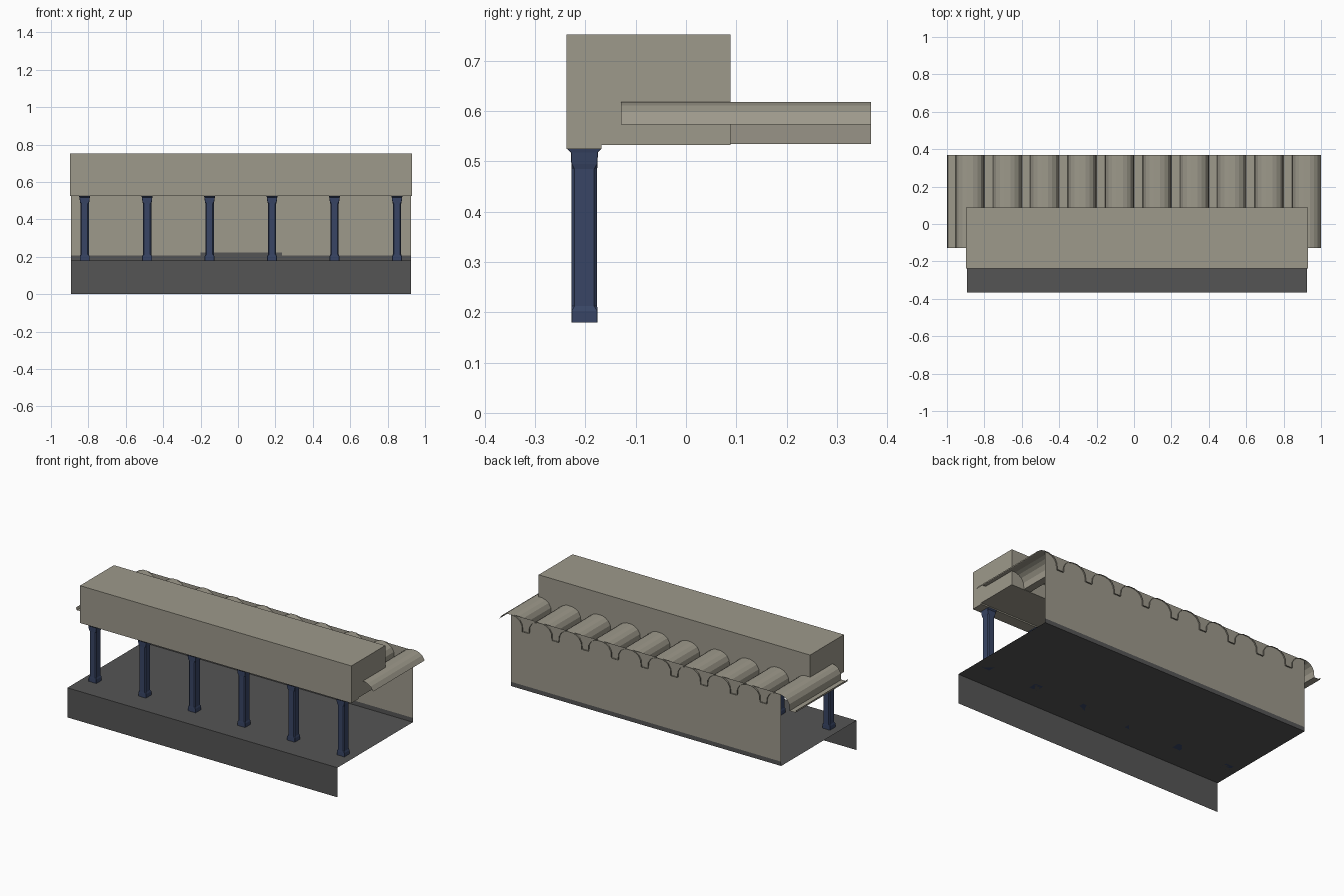
import bpy, bmesh

if "Cube" in bpy.data.objects:
    bpy.data.objects.remove(bpy.data.objects["Cube"])


def material(name, rgb):
    m = bpy.data.materials.new(name)
    m.diffuse_color = (*rgb, 1)
    m.use_nodes = True
    m.node_tree.nodes["Principled BSDF"].inputs["Base Color"].default_value = m.diffuse_color
    return m


STONE = material("beige", (0.34, 0.32, 0.26))
DARK = material("dark_grey", (0.09, 0.09, 0.09))
NAVY = material("navy", (0.04, 0.06, 0.13))


def finish(name, bm, mat, closed=True):
    if closed:
        bmesh.ops.recalc_face_normals(bm, faces=bm.faces)
    me = bpy.data.meshes.new(name)
    bm.to_mesh(me)
    bm.free()
    me.materials.append(mat)
    ob = bpy.data.objects.new(name, me)
    bpy.context.collection.objects.link(ob)
    return ob


def strip(name, path, a, b, mat, axis="x"):
    """Sweep an open path into a sheet along x (path is y,z) or y (path is x,z)."""
    bm = bmesh.new()
    rows = []
    for p, z in path:
        ends = [(t, p, z) if axis == "x" else (p, t, z) for t in (a, b)]
        rows.append([bm.verts.new(e) for e in ends])
    for r, s in zip(rows, rows[1:]):
        bm.faces.new((r[0], r[1], s[1], s[0]))
    return finish(name, bm, mat, closed=False)


def box(name, lo, hi, mat):
    bm = bmesh.new()
    bmesh.ops.create_cube(bm, size=1)
    for v in bm.verts:
        v.co = [(l + h) / 2 + c * (h - l) for l, h, c in zip(lo, hi, v.co)]
    return finish(name, bm, mat)


def column(name, x, y):
    """Stack chamfered rectangular rings: (z, half x, half y, chamfer)."""
    rings = [(0.18, .026, .026, .001), (0.203, .026, .026, .001),
             (0.212, .0225, .0255, .006), (0.485, .0225, .0255, .006),
             (0.495, .025, .026, .001), (0.518, .028, .027, .001),
             (0.526, .030, .035, .001)]
    bm = bmesh.new()
    loops = []
    for z, a, b, c in rings:
        pts = [(a, c - b), (a, b - c), (a - c, b), (c - a, b),
               (-a, b - c), (-a, c - b), (c - a, -b), (a - c, -b)]
        loops.append([bm.verts.new((x + px, y + py, z)) for px, py in pts])
    for r, s in zip(loops, loops[1:]):
        for i in range(8):
            j = (i + 1) % 8
            bm.faces.new((r[i], r[j], s[j], s[i]))
    bm.faces.new(loops[0])
    bm.faces.new(loops[-1])
    return finish(name, bm, NAVY)


# Platform: front face, floor and low skirting at the back
strip("platform", [(-.365, 0), (-.365, .18), (.36, .18), (.36, .206)], -.893, .925, DARK)
strip("skirting_panel", [(.357, .206), (.357, .222)], -.2, .235, DARK)

# Back wall
strip("back_wall", [(.36, .206), (.36, .618)], -.893, .925, STONE)

# Front fascia block with a shallow lip over the columns
box("fascia_block", (-.897, -.238, .533), (.93, .088, .752), STONE)
box("fascia_lip", (-.897, -.238, .525), (.93, -.168, .534), STONE)

# Row of columns
for i in range(6):
    column(f"column_{i + 1}", -.82 + .334 * i, -.202)

# Corrugated roof sheet: arches separated by narrow troughs
arch = [(0, .535), (.003, .573), (.018, .598), (.038, .611), (.06, .618), (.095, .618),
        (.117, .611), (.137, .598), (.152, .573), (.155, .535)]
profile = [(-1, .55), (-.995, .535)]
for k in range(10):
    profile += [(-.955 + .2 * k + dx, z) for dx, z in arch]
profile[-2:] = [(1, .573)]
strip("corrugated_roof", profile, -.129, .368, STONE, axis="y")
